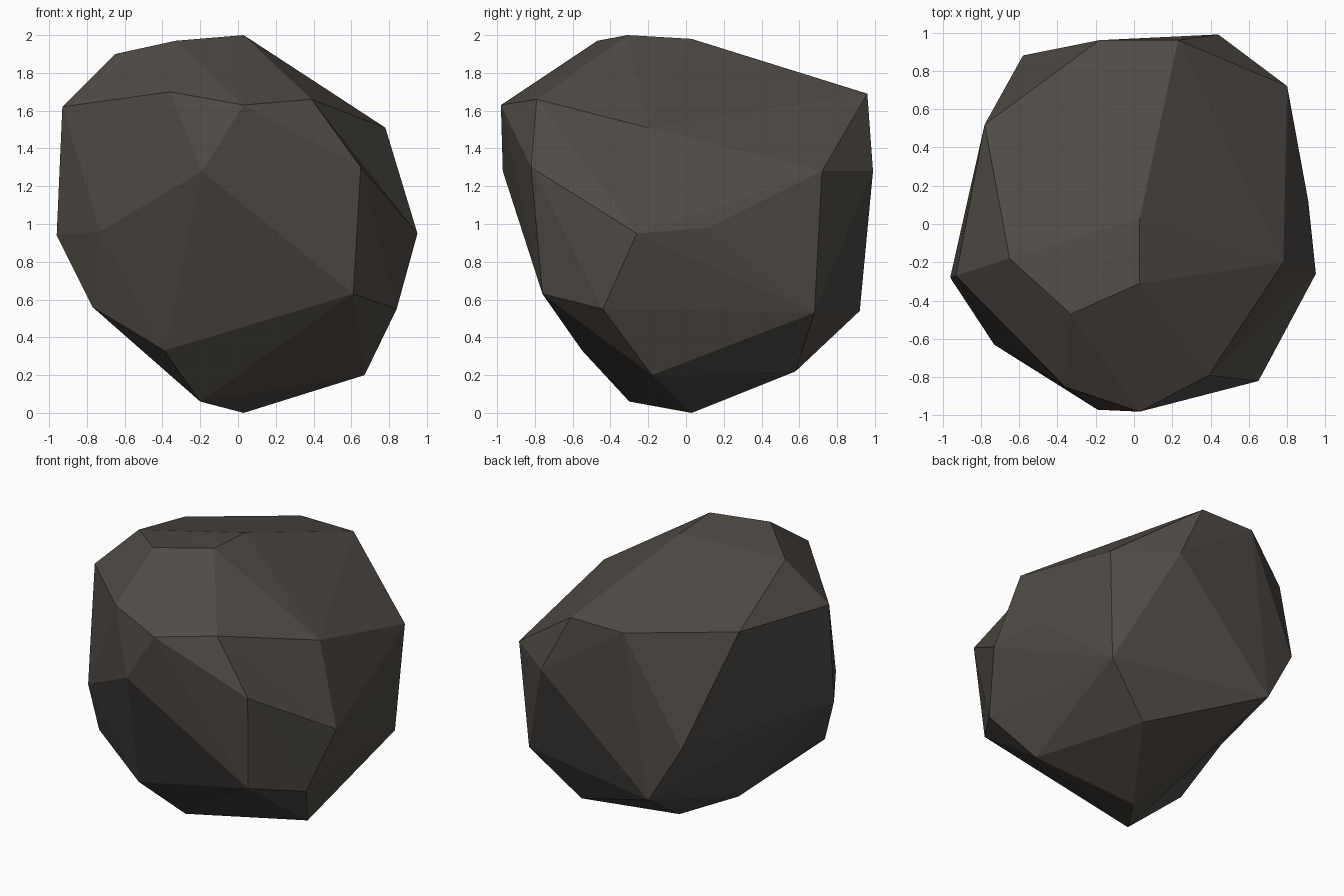
import bpy, bmesh

if "Cube" in bpy.data.objects:
    bpy.data.objects.remove(bpy.data.objects["Cube"])

# Corner points of the boulder, grouped by region
TOP = [(.03, -.31, 2.0), (-.33, -.47, 1.97), (-.65, -.18, 1.90), (.03, .03, 1.98)]
SHOULDER = [(-.93, -.27, 1.62), (-.36, -.85, 1.70), (.03, -.98, 1.63), (.39, -.79, 1.66),
            (.78, -.20, 1.51), (.23, .96, 1.69), (-.18, .96, 1.69), (-.78, .52, 1.69)]
MIDDLE = [(.65, -.82, 1.30), (-.19, -.97, 1.28), (-.73, -.63, .96), (-.96, -.28, .94),
          (.95, -.26, .95), (.91, .12, .98), (.80, .72, 1.28), (.44, .99, 1.28), (-.58, .88, .94)]
LOWER = [(.61, -.76, .63), (.84, -.44, .55), (-.77, -.45, .56), (-.39, -.55, .33),
         (.75, .68, .53), (-.35, .92, .54)]
BASE = [(-.20, -.30, .06), (.03, .03, 0), (.67, -.18, .20), (.41, .58, .22)]

stone = bpy.data.materials.new("dark stone")
stone.diffuse_color = (.080, .070, .061, 1)
stone.use_nodes = True
stone.node_tree.nodes["Principled BSDF"].inputs["Base Color"].default_value = stone.diffuse_color

# Boulder: faceted hull over the corner points
bm = bmesh.new()
verts = [bm.verts.new(p) for p in TOP + SHOULDER + MIDDLE + LOWER + BASE]
bmesh.ops.convex_hull(bm, input=verts, use_existing_faces=False)
bmesh.ops.triangulate(bm, faces=bm.faces[:])


def flip_edge(p, q):
    """Turn the edge p-q across its two triangles, leaving a shallow crease."""
    a, b = [min(bm.verts, key=lambda v: sum((c - d) ** 2 for c, d in zip(v.co, s))) for s in (p, q)]
    edge = bm.edges.get((a, b))
    if edge:
        bmesh.utils.edge_rotate(edge, False)


# Two slightly hollow creases: right shoulder and lower back left
flip_edge(SHOULDER[4], MIDDLE[0])
flip_edge(LOWER[5], LOWER[2])
bmesh.ops.recalc_face_normals(bm, faces=bm.faces[:])

mesh = bpy.data.meshes.new("boulder")
bm.to_mesh(mesh)
bm.free()
mesh.materials.append(stone)
bpy.context.collection.objects.link(bpy.data.objects.new("boulder", mesh))
